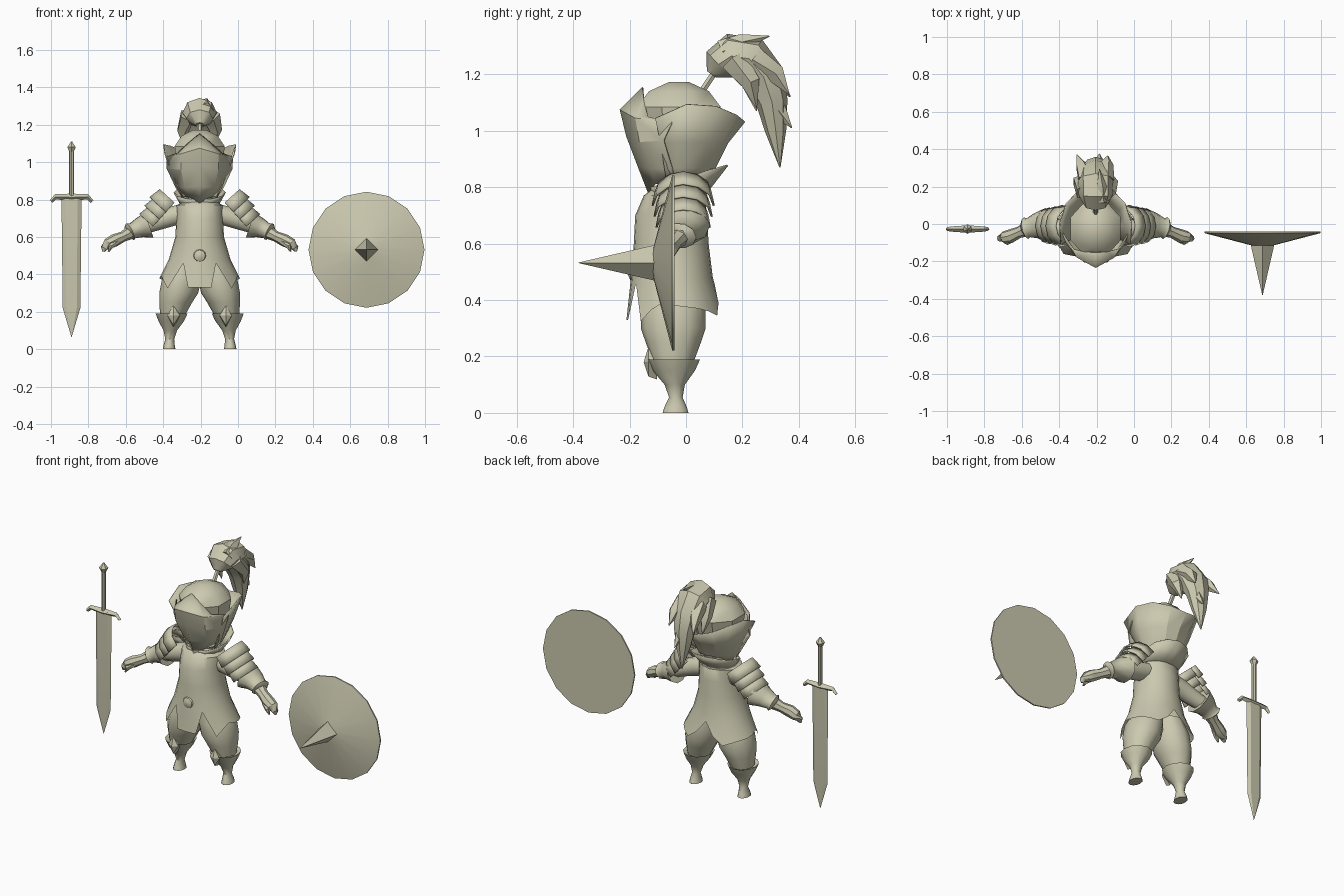
import bpy
import bmesh
import math
from mathutils import Vector

if "Cube" in bpy.data.objects:
    bpy.data.objects.remove(bpy.data.objects["Cube"])

BODY_X = -0.205

clay = bpy.data.materials.new("pale_khaki")
clay.use_nodes = True
colour = (0.6, 0.585, 0.43, 1)
clay.diffuse_color = colour
clay.node_tree.nodes["Principled BSDF"].inputs["Base Color"].default_value = colour


def ring(c, rx, ry, n=12, turn=0):
    """Level ellipse, starting at the front (-y)."""
    angles = [turn + math.tau * i / n for i in range(n)]
    return [Vector((c[0] + rx * math.sin(a), c[1] - ry * math.cos(a), c[2])) for a in angles]


def loft(name, rows, x=BODY_X, closed=True, caps=(True, True), mirror=False,
         thick=0, angle=38):
    """Skin rows of points, with optional end caps, mirroring and thickness."""
    bm = bmesh.new()
    grid = [[bm.verts.new(p) for p in row] for row in rows]
    n = len(rows[0])
    for a, b in zip(grid, grid[1:]):
        for i in range(n if closed else n - 1):
            j = (i + 1) % n
            bm.faces.new((a[i], a[j], b[j], b[i]))
    if closed:
        for row, wanted in zip((grid[0], grid[-1]), caps):
            if wanted:
                bm.faces.new(row)
    bmesh.ops.remove_doubles(bm, verts=bm.verts, dist=0.0002)
    bmesh.ops.recalc_face_normals(bm, faces=bm.faces)
    mesh = bpy.data.meshes.new(name)
    bm.to_mesh(mesh)
    bm.free()
    mesh.materials.append(clay)
    obj = bpy.data.objects.new(name, mesh)
    obj.location.x = x
    bpy.context.collection.objects.link(obj)
    bpy.ops.object.select_all(action="DESELECT")
    obj.select_set(True)
    bpy.context.view_layer.objects.active = obj
    bpy.ops.object.shade_smooth_by_angle(angle=math.radians(angle))
    if mirror:
        obj.modifiers.new("mirror", "MIRROR").merge_threshold = 0.0005
    if thick:
        obj.modifiers.new("shell", "SOLIDIFY").thickness = thick
    return obj


def sweep(name, stations, n=10, wide=1.0, **kw):
    """Tube through (x, y, z, radius) stations; wide stretches it sideways."""
    pts = [Vector(s[:3]) for s in stations]
    rows = []
    for i, p in enumerate(pts):
        d = (pts[min(i + 1, len(pts) - 1)] - pts[max(i - 1, 0)]).normalized()
        side = Vector((1, 0, 0)) if abs(d.x) < 0.6 else Vector((0, 1, 0))
        u = (side - d * side.dot(d)).normalized()
        v = d.cross(u)
        r = stations[i][3]
        rows.append([p + u * r * wide * math.cos(math.tau * k / n)
                     + v * r * math.sin(math.tau * k / n) for k in range(n)])
    return loft(name, rows, **kw)


# Tunic with a panelled hem
profile = [(.80, .06, -.11, .04), (.77, .125, -.15, .065), (.70, .125, -.18, .075),
           (.60, .13, -.185, .08), (.48, .165, -.195, .095), (.34, .235, -.21, .135)]
rows = [ring((0, (f + b) / 2, z), rx, (b - f) / 2, 24) for z, rx, f, b in profile]
hem = [.33, .33, .46, .325, .365, .39, .38, .375, .37, .36, .345, .39, .46]
for i, (top, low) in enumerate(zip(rows[-2], rows[-1])):
    low[:] = top.lerp(low, (.48 - hem[min(i, 24 - i)]) / .14)
loft("tunic", rows, caps=(True, False))

# Round boss on the tunic front
loft("belly_boss", [ring((0, 0, z), r, r, 12) for z, r in
                    [(0, .036), (.012, .03), (.02, .012)]]).rotation_euler.x = math.pi / 2
bpy.context.object.location.y, bpy.context.object.location.z = -.185, .5

# Collar rising toward the back
low = ring((0, -.03, .77), .095, .09, 12)
high = ring((0, .01, .84), .135, .135, 12)
for p in high:
    p.z += .04 * (p.y - .01) / .135
loft("collar", [low, high], closed=True, caps=(False, False), thick=.006)

# Trousers, boots and knee guards
trousers = [(.07, .46, .08, .10), (.095, .38, .105, .115), (.112, .30, .104, .115),
            (.128, .25, .088, .098), (.145, .18, .066, .072)]
loft("trousers", [ring((x, -.045, z), rx, ry) for x, z, rx, ry in trousers], mirror=True)
boot = [(.148, -.045, .175, .06, .065), (.15, -.045, .19, .085, .095),
        (.152, -.043, .15, .068, .075), (.157, -.04, .10, .036, .036),
        (.16, -.036, .055, .024, .024), (.163, -.037, .02, .03, .04),
        (.163, -.037, 0, .034, .046)]
loft("boots", [ring((x, y, z), rx, ry) for x, y, z, rx, ry in boot], mirror=True)
diamond = [Vector((.14 + .033 * math.sin(a), -.133, .182 + .053 * math.cos(a)))
           for a in (0, math.pi / 2, math.pi, -math.pi / 2)]
loft("knee_guards", [[p + Vector((0, .03, -.01)) for p in diamond], diamond,
                     [p.lerp(Vector((.14, -.15, .18)), .99) for p in diamond]],
     mirror=True, angle=10)

# Arms, flared cuffs, hands and thumbs
sweep("arms", [(.07, -.03, .73, .055), (.15, -.03, .71, .055), (.22, -.025, .685, .05),
               (.30, -.01, .655, .042)], mirror=True)
sweep("cuffs", [(.29, -.01, .66, .04), (.27, -.005, .665, .075), (.32, -.01, .65, .056),
                (.36, -.02, .632, .043), (.372, -.022, .628, .05), (.38, -.025, .622, .035)],
      wide=1.2, mirror=True, angle=50)
sweep("hands", [(.35, -.02, .635, .04), (.41, -.045, .602, .028), (.455, -.065, .582, .034),
                (.49, -.072, .563, .03), (.512, -.078, .54, .017), (.514, -.08, .522, .006)],
      n=8, wide=1.1, mirror=True)
sweep("thumbs", [(.44, -.08, .575, .016), (.475, -.098, .55, .015), (.488, -.1, .522, .005)],
      n=6, mirror=True)

# Layered shoulder plates, arched over each arm
along = Vector((.67, 0, -.74))
out = Vector((.74, 0, .67))
for k, name in enumerate(("upper", "middle", "lower")):
    start = Vector((.135, -.01, .785)) + along * .052 * k
    arches = []
    for t, grow in ((0, .9), (.068, 1.0)):
        high, half = (.118 - .01 * k) * grow, (.112 - .007 * k) * grow
        arches.append([start + along * t + out * high * math.sin(math.pi * i / 6)
                       + Vector((0, half * math.cos(math.pi * i / 6), 0)) for i in range(7)])
    loft(name + "_shoulder_plates", arches, closed=False, mirror=True, thick=.007)

# Helmet: faceted skull, flared rear shell, ridged visor
skull = [(.79, .07, .07), (.88, .115, .11), (1.0, .135, .14), (1.085, .145, .16),
         (1.14, .105, .115), (1.172, .04, .04)]
loft("helmet_skull", [ring((0, -.025, z), rx, ry, 8, math.pi / 8) for z, rx, ry in skull])

rows = []
for z, rx, back, drop in ((.81, .09, .10, -.05), (.87, .12, .135, 0),
                          (.96, .155, .18, .0), (1.095, .192, .24, .06)):
    row = []
    for i in range(9):
        a = math.radians(-18 + 27 * i)
        tip = -.05 if z > 1 and i in (0, 8) else 0
        s = max(math.sin(a), 0)
        row.append(Vector((rx * math.cos(a), -.035 + back * math.sin(a),
                           z + tip - drop * s ** 4)))
    rows.append(row)
loft("helmet_rear_shell", rows, closed=False, thick=.006, angle=25)

visor = [[(0, -.155, 1.155), (.06, -.15, 1.105), (.12, -.135, 1.05)],
         [(0, -.235, 1.075), (.1, -.18, 1.045), (.178, -.05, 1.03)],
         [(0, -.212, .98), (.1, -.165, .96), (.176, -.08, .965)],
         [(0, -.17, .87), (.08, -.125, .865), (.13, -.05, .866)],
         [(0, -.135, .78), (.05, -.11, .81), (.1, -.04, .82)]]
loft("visor", [[Vector(p) for p in row] for row in visor], closed=False, mirror=True,
     thick=.005, angle=25)

# Plume: stem, swept tail and loose tufts
sweep("plume_stem", [(0, .05, 1.13, .013), (0, .11, 1.22, .013)], n=6)
sweep("plume_tail", [(0, .09, 1.2, .02), (0, .115, 1.235, .062), (0, .16, 1.265, .08),
                     (0, .225, 1.255, .082), (0, .275, 1.19, .075), (0, .305, 1.1, .056),
                     (0, .318, 1.0, .038), (0, .333, .87, .002)], n=8, wide=1.15)
tufts = [[(.03, .13, 1.28, .045), (.03, .2, 1.315, .03), (.02, .295, 1.335, .002)],
         [(-.05, .24, 1.24, .05), (-.075, .31, 1.19, .035), (-.1, .37, 1.12, .002)],
         [(.05, .24, 1.25, .05), (.06, .32, 1.2, .035), (.065, .365, 1.13, .002)],
         [(-.06, .17, 1.25, .05), (-.09, .23, 1.17, .035), (-.08, .25, 1.07, .002)],
         [(.06, .17, 1.25, .05), (.085, .23, 1.17, .035), (.07, .25, 1.08, .002)],
         [(0, .29, 1.12, .045), (.02, .33, 1.07, .03), (.02, .375, 1.01, .002)]]
for k, path in enumerate(tufts):
    sweep("plume_tuft_%d" % (k + 1), path, n=5)

# Sword: bevelled blade, drooping guard, grip and pommel
SWORD_X, SWORD_Y = -.89, -.027
blade = [(.82, .054, .011), (.22, .047, .010), (.066, .001, .001)]
loft("sword_blade", [[Vector((w * fx, SWORD_Y + t * fy, z)) for fx, fy in
                      ((-1, 0), (-.6, -1), (.6, -1), (1, 0), (.6, 1), (-.6, 1))]
                     for z, w, t in blade], x=SWORD_X, angle=10)
sweep("sword_guard", [(-.11, SWORD_Y, .79, .01), (-.085, SWORD_Y, .815, .014),
                      (0, SWORD_Y, .812, .02), (.085, SWORD_Y, .815, .014),
                      (.11, SWORD_Y, .79, .01)], n=4, x=SWORD_X, angle=20)
loft("sword_grip", [ring((0, SWORD_Y, z), .013, .013, 8) for z in (.81, 1.07)], x=SWORD_X)
loft("sword_pommel", [ring((0, SWORD_Y, z), r, r, 6) for z, r in
                      ((1.055, .013), (1.08, .026), (1.11, .004))], x=SWORD_X, angle=15)

# Shield: shallow cone with a flat back and a four-sided spike
shield = loft("shield_disc", [ring((0, 0, z), r, r, 16) for z, r in
                              ((0, .31), (.008, .31), (.073, .06), (.08, .01))],
              x=.687, angle=30)
spike = loft("shield_spike", [ring((0, 0, z), r, r, 4) for z, r in
                              ((.06, .064), (.075, .062), (.34, .001))], x=.687, angle=15)
for part in (shield, spike):
    part.rotation_euler.x = math.pi / 2
    part.location.y, part.location.z = -.041, .532
